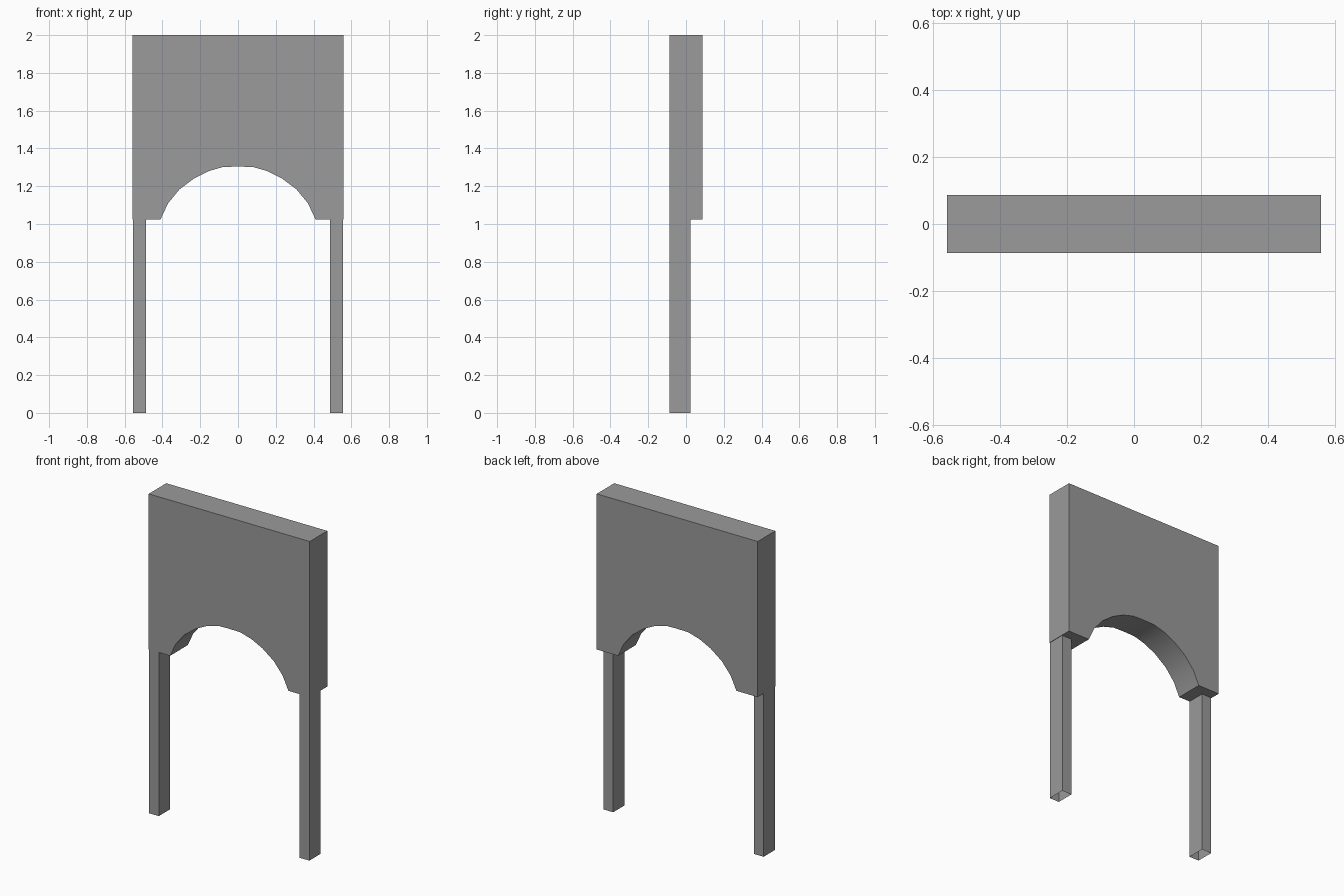
import bpy
import bmesh

if "Cube" in bpy.data.objects:
    bpy.data.objects.remove(bpy.data.objects["Cube"])

DEPTH = 0.087      # half thickness of the panel
HALF_W = 0.558     # half width of the panel
SPRING = 1.025     # height where the legs meet the panel

grey = bpy.data.materials.new("dark_grey")
grey.diffuse_color = (0.325, 0.325, 0.325, 1)
grey.use_nodes = True
grey.node_tree.nodes["Principled BSDF"].inputs["Base Color"].default_value = grey.diffuse_color


def make_object(name, bm):
    bmesh.ops.recalc_face_normals(bm, faces=bm.faces)
    mesh = bpy.data.meshes.new(name)
    bm.to_mesh(mesh)
    bm.free()
    mesh.materials.append(grey)
    obj = bpy.data.objects.new(name, mesh)
    bpy.context.collection.objects.link(obj)
    return obj


def extrude_profile(bm, points, direction, keep_base=True):
    """Fill a closed profile and extrude it along a direction."""
    base = bm.faces.new([bm.verts.new(p) for p in points])
    new = bmesh.ops.extrude_face_region(bm, geom=[base], use_keep_orig=True)["geom"]
    verts = [g for g in new if isinstance(g, bmesh.types.BMVert)]
    bmesh.ops.translate(bm, verts=verts, vec=direction)
    if not keep_base:
        bmesh.ops.delete(bm, geom=[base], context='FACES_ONLY')


# Upper panel: half arch profile mirrored across the centre, then extruded
half_arch = [(0.41, SPRING), (0.37, 1.11), (0.31, 1.183), (0.23, 1.243),
             (0.155, 1.28), (0.078, 1.302)]
outline = [(HALF_W, SPRING), (HALF_W, 2.0), (-HALF_W, 2.0), (-HALF_W, SPRING)]
outline += [(-x, z) for x, z in half_arch] + [(0, 1.304)] + half_arch[::-1]
bm = bmesh.new()
extrude_profile(bm, [(x, -DEPTH, z) for x, z in outline], (0, 2 * DEPTH, 0))
panel = make_object("arched_panel", bm)

# Smooth arch soffit, sharp outer edges
bpy.context.view_layer.objects.active = panel
panel.select_set(True)
bpy.ops.object.shade_smooth_by_angle(angle=0.55)

# Legs: square tubes open at the foot, flush with the front of the panel
bm = bmesh.new()
corners = [(0.488, -DEPTH), (0.555, -DEPTH), (0.555, 0.024), (0.488, 0.024)]
extrude_profile(bm, [(x, y, 0) for x, y in corners], (0, 0, SPRING), keep_base=False)
legs = make_object("legs", bm)
mirror = legs.modifiers.new("mirror", 'MIRROR')
mirror.use_axis[0] = True
